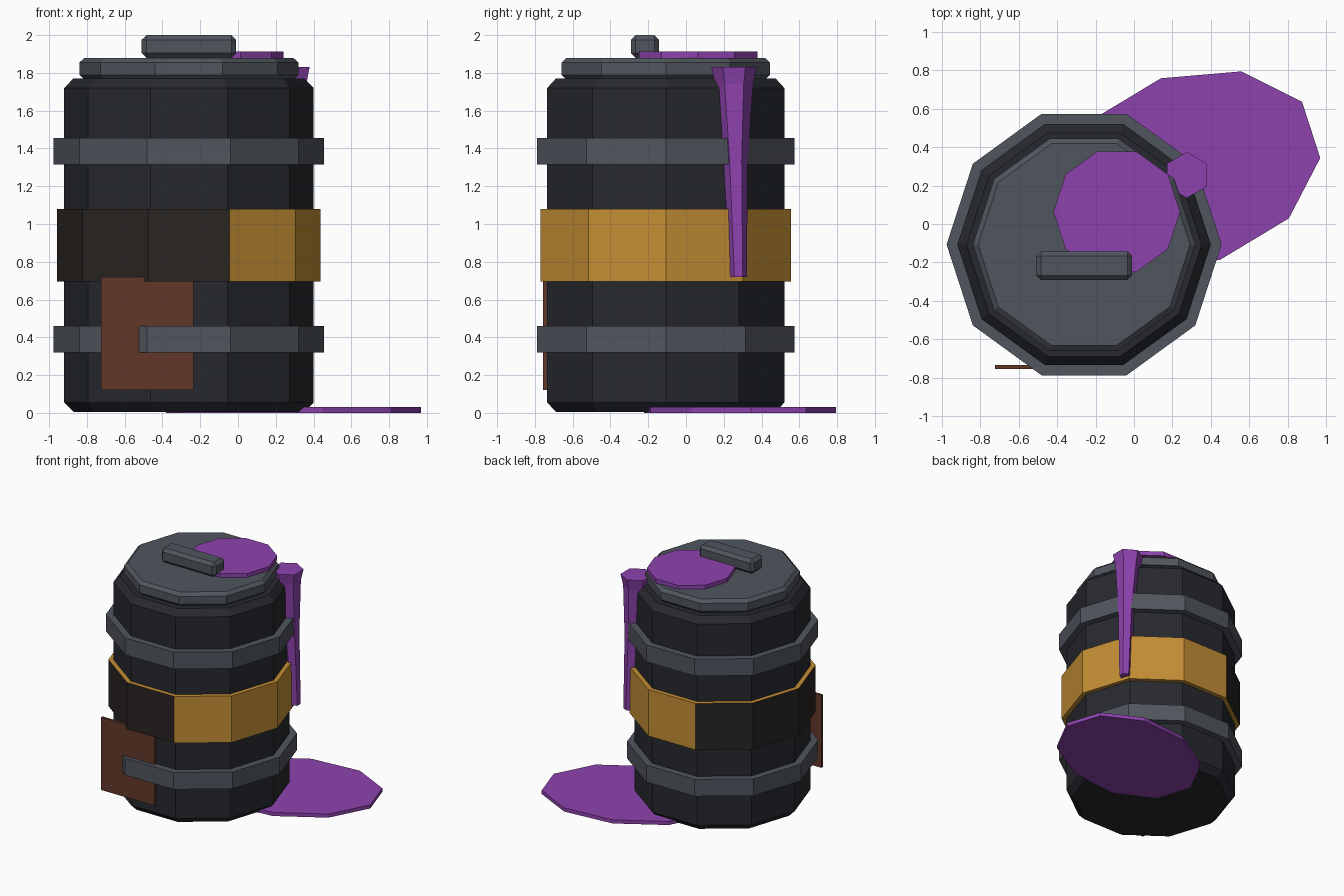
import bpy, bmesh
from math import sin, cos, pi
from mathutils import Vector

if "Cube" in bpy.data.objects:
    bpy.data.objects.remove(bpy.data.objects["Cube"])

CX, CY, SIDES = -0.26, -0.107, 10


def material(name, rgb):
    m = bpy.data.materials.new(name)
    m.diffuse_color = (*rgb, 1)
    m.use_nodes = True
    m.node_tree.nodes["Principled BSDF"].inputs["Base Color"].default_value = m.diffuse_color
    return m


BODY = material("dark_paint", (0.02, 0.022, 0.028))
METAL = material("grey_metal", (0.08, 0.09, 0.11))
YELLOW = material("warning_yellow", (0.55, 0.27, 0.035))
BLACK = material("stripe_black", (0.022, 0.018, 0.016))
RUST = material("rust", (0.12, 0.04, 0.022))
SLIME = material("purple_slime", (0.27, 0.055, 0.42))


def loft(name, sections, n, mats, phase=0.0, u=(1, 0), v=(0, 1)):
    """Closed n-sided solid through sections (x, y, z, radius); u, v shear the outline."""
    bm = bmesh.new()
    rings = []
    for x, y, z, r in sections:
        ring = []
        for i in range(n):
            a = phase + 2 * pi * i / n
            c, s = r * cos(a), r * sin(a)
            ring.append(bm.verts.new((x + c * u[0] + s * v[0], y + c * u[1] + s * v[1], z)))
        rings.append(ring)
    for a, b in zip(rings, rings[1:]):
        for i in range(n):
            j = (i + 1) % n
            bm.faces.new((a[i], a[j], b[j], b[i]))
    bm.faces.new(rings[0][::-1])
    bm.faces.new(rings[-1])
    bmesh.ops.recalc_face_normals(bm, faces=bm.faces[:])
    return finish(name, bm, mats)


def finish(name, bm, mats):
    me = bpy.data.meshes.new(name)
    bm.to_mesh(me)
    bm.free()
    for m in mats:
        me.materials.append(m)
    ob = bpy.data.objects.new(name, me)
    bpy.context.collection.objects.link(ob)
    return ob


def turned(name, profile, mats):
    return loft(name, [(CX, CY, z, r) for z, r in profile], SIDES, mats)


def box(name, lo, hi, mat, bevel=0.0):
    lo, hi = Vector(lo), Vector(hi)
    bm = bmesh.new()
    bmesh.ops.create_cube(bm, size=1)
    for vert in bm.verts:
        vert.co = (lo + hi) / 2 + vert.co * (hi - lo)
    if bevel:
        bmesh.ops.bevel(bm, geom=bm.edges[:], offset=bevel, segments=1, affect='EDGES')
    return finish(name, bm, [mat])


# Barrel body and lid
turned("barrel_body", [(0.004, 0.61), (0.055, 0.66), (1.72, 0.66), (1.77, 0.612)], [BODY])
turned("lid", [(1.765, 0.555), (1.79, 0.58), (1.855, 0.58), (1.88, 0.552)], [METAL])

# Raised hoops
for name, z in (("lower_hoop", 0.32), ("upper_hoop", 1.315)):
    turned(name, [(z, 0.716), (z + 0.14, 0.716)], [METAL])

# Warning band: one half yellow, the other black
band = turned("warning_band", [(0.695, 0.697), (1.08, 0.697)], [YELLOW, BLACK])
for p in band.data.polygons:
    if p.index in range(3, 8):
        p.material_index = 1

# Lid handle and rust patch
box("lid_handle", (-0.51, -0.292, 1.88), (-0.01, -0.142, 2.0), METAL, 0.025)
box("rust_patch", (-0.725, -0.756, 0.12), (-0.235, -0.735, 0.72), RUST)

# Slime: lid puddle, running drip and floor puddle
loft("lid_puddle", [(-0.09, 0.064, 1.875, 0.33), (-0.09, 0.064, 1.912, 0.33)], 10, [SLIME])
loft("slime_drip", [(0.325, 0.278, 0.72, 0.044), (0.30, 0.263, 1.33, 0.064),
                    (0.275, 0.255, 1.74, 0.1), (0.275, 0.255, 1.83, 0.12)],
     6, [SLIME], phase=pi / 6)
loft("floor_puddle", [(0.294, 0.286, 0, 1), (0.294, 0.286, 0.03, 1)], 10, [SLIME],
     u=(0.676, 0.058), v=(0.058, 0.516))
